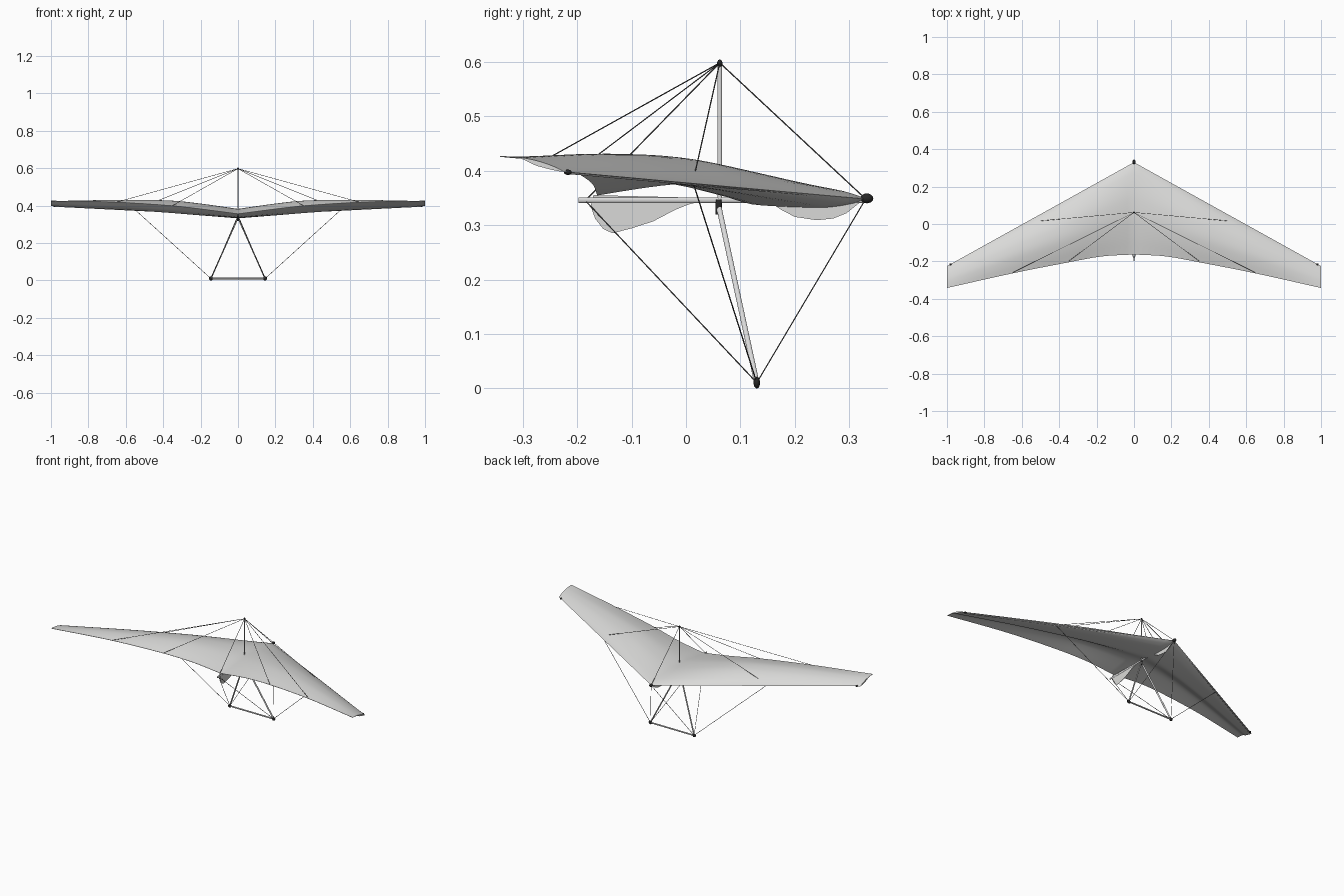
import bpy, bmesh, math
from mathutils import Vector

if "Cube" in bpy.data.objects:
    bpy.data.objects.remove(bpy.data.objects["Cube"])


def material(name, rgb):
    m = bpy.data.materials.new(name)
    m.diffuse_color = (*rgb, 1)
    m.use_nodes = True
    m.node_tree.nodes["Principled BSDF"].inputs["Base Color"].default_value = m.diffuse_color
    return m


SAIL = material("sail cloth", (0.70, 0.70, 0.69))
METAL = material("aluminium", (0.70, 0.70, 0.70))
WIRE = material("dark wire", (0.12, 0.12, 0.12))
BLACK = material("black fitting", (0.02, 0.02, 0.02))


def finish(name, bm, mat, smooth=True):
    bmesh.ops.recalc_face_normals(bm, faces=bm.faces[:])
    me = bpy.data.meshes.new(name)
    bm.to_mesh(me)
    bm.free()
    me.materials.append(mat)
    ob = bpy.data.objects.new(name, me)
    bpy.context.collection.objects.link(ob)
    if smooth:
        bpy.ops.object.select_all(action='DESELECT')
        ob.select_set(True)
        bpy.context.view_layer.objects.active = ob
        bpy.ops.object.shade_smooth_by_angle(angle=math.radians(40))
    return ob


def tube(name, a, b, r, mat, sides=12, squash=1):
    """Cylinder from a to b; squash flattens it sideways (x) for streamlined tubes."""
    a, b = Vector(a), Vector(b)
    bm = bmesh.new()
    bmesh.ops.create_cone(bm, cap_ends=True, segments=sides, radius1=r, radius2=r,
                          depth=(b - a).length)
    rot = (b - a).to_track_quat('Z', 'Y').to_matrix().to_4x4()
    rot.translation = (a + b) / 2
    bm.transform(rot)
    d = (b - a).normalized()
    for v in bm.verts:
        axis = a + d * (v.co - a).dot(d)
        v.co.x = axis.x + (v.co.x - axis.x) * squash
    return finish(name, bm, mat)


def ball(name, c, size, mat):
    bm = bmesh.new()
    bmesh.ops.create_uvsphere(bm, u_segments=16, v_segments=10, radius=1)
    for v in bm.verts:
        v.co = Vector(c) + Vector([v.co[i] * size[i] for i in range(3)])
    return finish(name, bm, mat)


def curve(pts, x):
    """Smooth interpolation through (x, y) points."""
    n = len(pts)

    def slope(i):
        a, b = pts[max(i - 1, 0)], pts[min(i + 1, n - 1)]
        return (b[1] - a[1]) / (b[0] - a[0])
    i = 0
    while i < n - 2 and x > pts[i + 1][0]:
        i += 1
    (x0, y0), (x1, y1) = pts[i], pts[i + 1]
    h = x1 - x0
    t = (x - x0) / h
    return ((2*t**3 - 3*t**2 + 1) * y0 + (t**3 - 2*t**2 + t) * h * slope(i)
            + (3*t**2 - 2*t**3) * y1 + (t**3 - t**2) * h * slope(i + 1))


# Wing plan, twist and section, all by span position or chord fraction
TE_Y = [(0, -.163), (.17, -.173), (.34, -.203), (.65, -.264), (1, -.342)]
TE_Z = [(0, .356), (.2, .382), (.35, .399), (.65, .418), (1, .427)]
CAMBER = [(0, .031), (.2, .041), (.35, .044), (.5, .038), (.7, .027), (1, .008)]
DROP = [(0, 1), (.2, .8), (.5, .4), (1, .1)]
UPPER = [(0, 0), (.03, .2), (.1, .5), (.25, .85), (.4, 1), (.6, .93), (.8, .55), (1, 0)]
LOWER = [(0, 0), (.05, -.009), (.16, -.017), (.45, -.013), (.6, -.002), (.75, .01)]


def le(x):
    return Vector((x, .33 - .555 * x, .348 + .05 * x))


def te(x):
    return Vector((x, curve(TE_Y, x), curve(TE_Z, x)))


def sail_point(x, t, top):
    p = le(x).lerp(te(x), t)
    up = curve(CAMBER, x) * curve(UPPER, t)
    if top:
        p.z += up
    elif t >= .75:
        p.z += up - .0015
    else:
        k = max(0, (t - .4) / .35)
        k = k * k * (3 - 2 * k)                # lower skin rises to meet the upper
        p.z += (1 - k) * curve(LOWER, t) * curve(DROP, x) + k * (up - .0015)
    return p


# Sail: closed double-surface loft across the whole span
NX, NT = 28, 30
ts = [(i / NT) ** 1.5 for i in range(NT + 1)]
loop = [(t, True) for t in reversed(ts)] + [(t, False) for t in ts[1:]]
bm = bmesh.new()
rows = []
for i in range(-NX, NX + 1):
    row = []
    for t, top in loop:
        p = sail_point(abs(i) / NX, t, top)
        p.x = i / NX
        row.append(bm.verts.new(p))
    rows.append(row)
for r0, r1 in zip(rows, rows[1:]):
    for j in range(len(loop)):
        k = (j + 1) % len(loop)
        bm.faces.new((r0[j], r0[k], r1[k], r1[j]))
bm.faces.new(rows[0])
bm.faces.new(rows[-1])
finish("sail", bm, SAIL)


# Keel pocket fins: thin vertical plates under the keel
def fin(name, pts):
    bm = bmesh.new()
    f = bm.faces.new([bm.verts.new((-.001, y, z)) for y, z in pts])
    ext = bmesh.ops.extrude_face_region(bm, geom=[f])
    for g in ext["geom"]:
        if isinstance(g, bmesh.types.BMVert):
            g.co.x = .001
    finish(name, bm, SAIL, False)


fin("rear_fin", [(-.17, .355), (-.175, .335), (-.167, .312), (-.152, .293), (-.135, .285),
                 (-.10, .294), (-.06, .307), (-.02, .328), (.005, .338), (.03, .344), (.03, .35)])
fin("nose_fin", [(.15, .345), (.175, .328), (.20, .315), (.24, .309), (.27, .312),
                 (.295, .322), (.325, .346)])

# Frame
APEX, MAST, NOSE, TAIL = (0, .06, .335), (0, .062, .598), (0, .33, .348), (0, -.185, .345)
tube("keel", (0, -.197, .346), (0, .33, .346), .005, METAL, squash=.55)
tube("king_post", (0, .062, .345), MAST, .004, METAL, squash=.6)
ball("king_post_cap", (0, .062, .597), (.005, .005, .007), BLACK)
ball("nose_cap", (0, .332, .349), (.009, .012, .009), BLACK)
tube("apex_bracket", (0, .06, .319), (0, .06, .347), .006, BLACK, squash=.8)
tube("base_bar", (-.15, .13, .0105), (.15, .13, .0105), .0042, METAL)
tube("front_upper_wire", MAST, NOSE, .0012, WIRE, 6)
tube("rear_upper_wire", MAST, TAIL, .0012, WIRE, 6)

# Mirrored frame parts and rigging
for s, side in ((-1, "left"), (1, "right")):
    def m(p):
        return (p[0] * s, p[1], p[2])
    corner = m((.145, .13, .0105))
    tip = m((.98, -.217, .397))
    tube(side + "_leading_edge_tube", (0, .322, .348), m((.98, -.222, .397)), .0028, METAL)
    ball(side + "_tip_cap", tip, (.007, .007, .005), BLACK)
    tube(side + "_downtube", APEX, corner, .0048, METAL, squash=.65)
    ball(side + "_corner_bracket", corner, (.011, .006, .0105), BLACK)
    for x, t in ((.65, .985), (.35, .985)):
        tube(side + "_trailing_wire", MAST, m(sail_point(x, t, True)), .0012, WIRE, 6)
    tube(side + "_upper_wire", MAST, m((.5, .017, .398)), .0012, WIRE, 6)
    tube(side + "_lower_wire", corner, m((.55, .013, .378)), .0012, WIRE, 6)
    tube(side + "_front_lower_wire", corner, NOSE, .0012, WIRE, 6)
    tube(side + "_rear_lower_wire", corner, TAIL, .0012, WIRE, 6)
